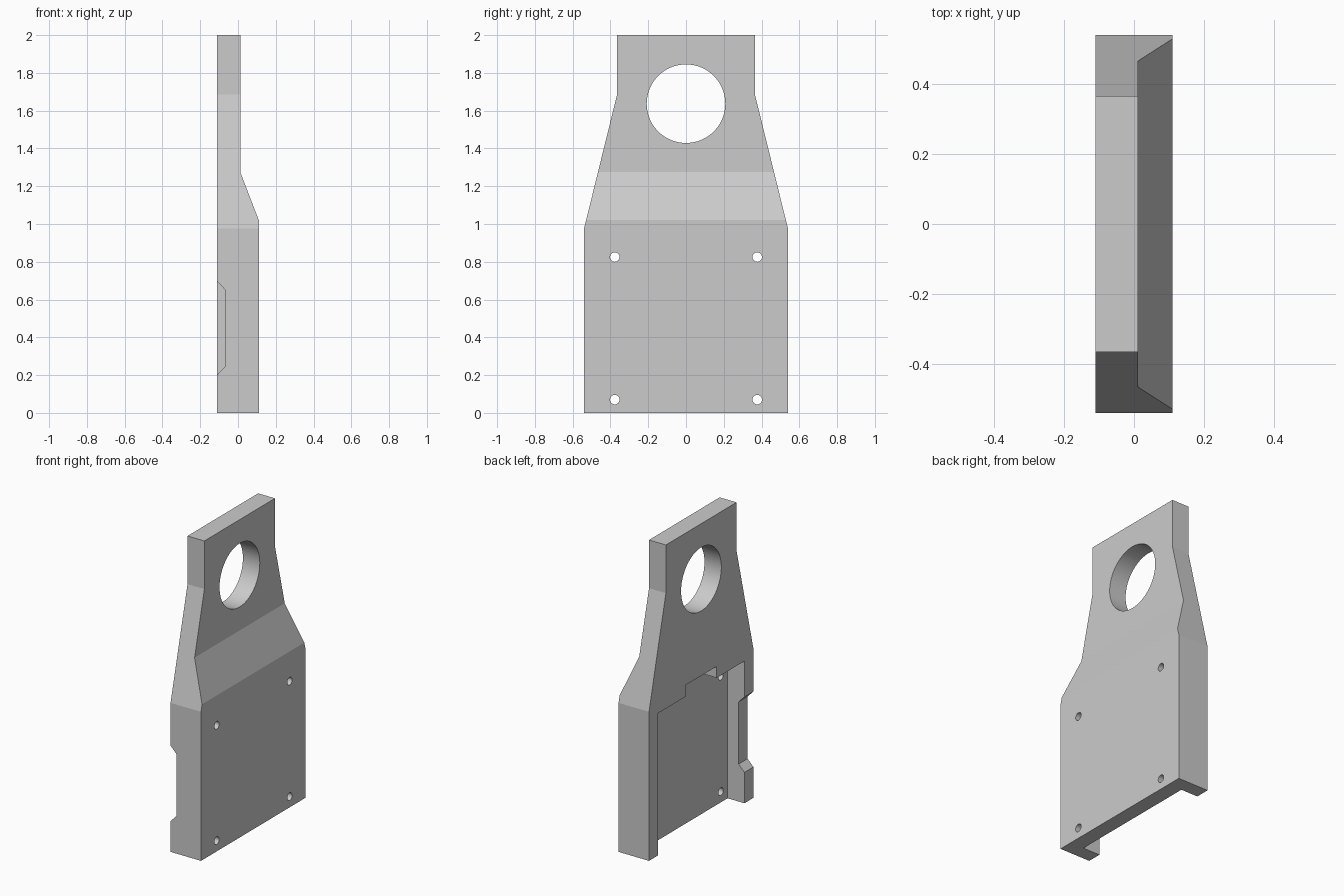
import bpy
import math
from mathutils import Vector

default_cube = bpy.data.objects.get("Cube")
if default_cube:
    bpy.data.objects.remove(default_cube, do_unlink=True)

grey = bpy.data.materials.new("plain grey")
grey.use_nodes = True
colour = (0.6, 0.6, 0.6, 1)
grey.diffuse_color = colour
grey.node_tree.nodes["Principled BSDF"].inputs["Base Color"].default_value = colour


def prism(name, points, axis, start, end):
    """Extrude a closed 2D profile along x (points are y, z) or y (points are x, z)."""
    def place(p, d):
        return (d, p[0], p[1]) if axis == "x" else (p[0], d, p[1])

    n = len(points)
    verts = [place(p, start) for p in points] + [place(p, end) for p in points]
    faces = [list(range(n)), list(range(n, 2 * n))]
    faces += [[i, (i + 1) % n, n + (i + 1) % n, n + i] for i in range(n)]
    mesh = bpy.data.meshes.new(name)
    mesh.from_pydata(verts, [], faces)
    mesh.materials.append(grey)
    obj = bpy.data.objects.new(name, mesh)
    bpy.context.collection.objects.link(obj)
    # Make the normals face outwards
    bpy.context.view_layer.objects.active = obj
    bpy.ops.object.mode_set(mode="EDIT")
    bpy.ops.mesh.select_all(action="SELECT")
    bpy.ops.mesh.normals_make_consistent(inside=False)
    bpy.ops.object.mode_set(mode="OBJECT")
    return obj


def combine(target, tool, operation="DIFFERENCE"):
    tool.hide_render = True
    mod = target.modifiers.new("cut", "BOOLEAN")
    mod.operation = operation
    mod.solver = "EXACT"
    mod.object = tool
    bpy.context.view_layer.objects.active = target
    bpy.ops.object.modifier_apply(modifier=mod.name)
    bpy.data.objects.remove(tool, do_unlink=True)


def round_hole(y, z, radius, sides):
    ring = [(y + radius * math.cos(math.tau * i / sides),
             z + radius * math.sin(math.tau * i / sides)) for i in range(sides)]
    combine(plate, prism("hole_cutter", ring, "x", -0.5, 0.5))


def mirrored(half):
    return half + [(-y, z) for y, z in reversed(half)]


back, front, neck = -0.11, 0.11, 0.012

# Thick lower body ramping to a thin neck
plate = prism("mounting_plate",
              [(back, 0), (front, 0), (front, 1.02), (neck, 1.275), (neck, 2), (back, 2)],
              "y", -0.8, 0.8)

# Tapered outline
outline = mirrored([(0.54, 0), (0.54, 0.975), (0.365, 1.685), (0.365, 2)])
combine(plate, prism("outline_tool", outline, "x", -0.5, 0.5), "INTERSECT")

# Rear pocket, open at the bottom, with a raised centre on its top edge
pocket = mirrored([(0.447, -0.1), (0.447, 0.93), (0.16, 0.93), (0.16, 1.005)])
combine(plate, prism("pocket_cutter", pocket, "x", -0.5, neck))

# Chamfered notch through one side wall
notch = [(-0.16, 0.15), (-0.068, 0.245), (-0.068, 0.652), (-0.16, 0.747)]
combine(plate, prism("notch_cutter", notch, "y", -0.7, -0.4))

# Large eye and four screw holes
round_hole(0, 1.637, 0.208, 72)
for y in (-0.377, 0.377):
    for z in (0.07, 0.825):
        round_hole(y, z, 0.025, 40)

# Smooth only the round walls
bpy.ops.object.select_all(action="DESELECT")
plate.select_set(True)
bpy.context.view_layer.objects.active = plate
bpy.ops.object.shade_smooth_by_angle(angle=math.radians(11))
